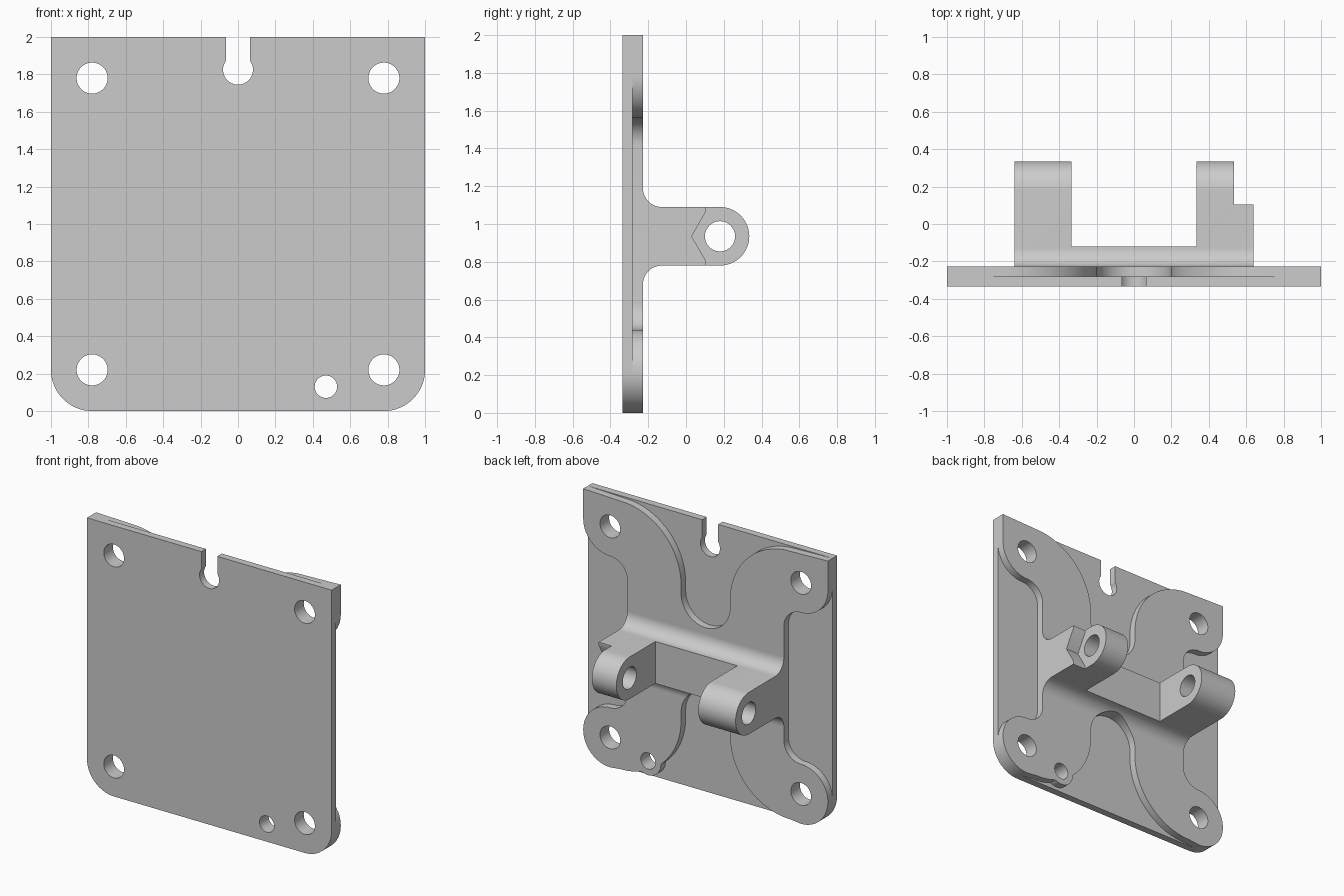
import bpy, bmesh
from math import sin, cos, radians, tau

cube = bpy.data.objects.get("Cube")
if cube:
    bpy.data.objects.remove(cube, do_unlink=True)

grey = bpy.data.materials.new("machined_grey")
grey.use_nodes = True
colour = (0.6, 0.6, 0.6, 1)
grey.diffuse_color = colour
grey.node_tree.nodes["Principled BSDF"].inputs["Base Color"].default_value = colour

FRONT, STEP, BACK = -0.335, -0.282, -0.228
HOLE, CORNER = 0.78, 0.22
PIN_Y, PIN_Z = 0.18, 0.935


def arc(cu, cv, r, start, end, steps=16):
    angles = [radians(start + (end - start) * i / steps) for i in range(steps + 1)]
    return [(cu + r * cos(a), cv + r * sin(a)) for a in angles]


def circle(cu, cv, r, steps=40):
    return [(cu + r * cos(tau * i / steps), cv + r * sin(tau * i / steps)) for i in range(steps)]


def rect(u0, u1, v0, v1):
    return [(u0, v0), (u1, v0), (u1, v1), (u0, v1)]


def prism(name, outline, axis, a, b):
    """Extrude an outline (u, z) along x or y from a to b."""
    clean = []
    for p in outline:
        if not clean or abs(p[0] - clean[-1][0]) + abs(p[1] - clean[-1][1]) > 1e-5:
            clean.append(p)
    if abs(clean[0][0] - clean[-1][0]) + abs(clean[0][1] - clean[-1][1]) < 1e-5:
        clean.pop()
    place = (lambda u, v, t: (t, u, v)) if axis == "x" else (lambda u, v, t: (u, t, v))
    bm = bmesh.new()
    face = bm.faces.new([bm.verts.new(place(u, v, a)) for u, v in clean])
    out = bmesh.ops.extrude_face_region(bm, geom=[face])
    shift = [q - p for p, q in zip(place(0, 0, a), place(0, 0, b))]
    verts = [g for g in out["geom"] if isinstance(g, bmesh.types.BMVert)]
    bmesh.ops.translate(bm, verts=verts, vec=shift)
    bmesh.ops.recalc_face_normals(bm, faces=bm.faces)
    mesh = bpy.data.meshes.new(name)
    bm.to_mesh(mesh)
    bm.free()
    mesh.materials.append(grey)
    obj = bpy.data.objects.new(name, mesh)
    bpy.context.scene.collection.objects.link(obj)
    return obj


def combine(obj, tool, operation="DIFFERENCE"):
    """Apply a boolean and discard the tool object."""
    tool.hide_render = True
    mod = obj.modifiers.new("boolean", "BOOLEAN")
    mod.operation, mod.solver, mod.object = operation, "EXACT", tool
    bpy.context.view_layer.update()
    result = obj.evaluated_get(bpy.context.evaluated_depsgraph_get())
    mesh = bpy.data.meshes.new_from_object(result)
    obj.modifiers.clear()
    obj.data = mesh
    bpy.data.objects.remove(tool, do_unlink=True)


def finish(obj):
    obj.data.shade_smooth()
    obj.data.set_sharp_from_angle(angle=radians(30))


def drill_plate(obj):
    for x in (-HOLE, HOLE):
        for z in (CORNER, 2 - CORNER):
            combine(obj, prism("drill", circle(x, z, 0.083), "y", -0.5, 0))
    combine(obj, prism("drill", circle(0.47, 0.13, 0.06), "y", -0.5, 0))


# Base plate with rounded lower corners and keyhole slot
outline = [(-1, 2)] + arc(-HOLE, CORNER, CORNER, 180, 270) + arc(HOLE, CORNER, CORNER, 270, 360) + [(1, 2)]
plate = prism("base_plate", outline, "y", FRONT, STEP)
combine(plate, prism("slot", rect(-0.065, 0.065, 1.83, 2.2), "y", -0.5, 0))
combine(plate, prism("slot_end", circle(0, 1.825, 0.08), "y", -0.5, 0))
drill_plate(plate)


# Raised web with four lobes, described by one quarter and mirrored
def quarter(rounded):
    corner = arc(HOLE, 2 - CORNER, CORNER, 90, 0) if rounded else [(1, 2)]
    return (arc(0, 1.44, 0.2, -90, 0) + arc(0.69, 1.5, 0.49, 180, 90, 28) + corner
            + arc(HOLE, 2 - CORNER, CORNER, 0, -90) + arc(HOLE, 1.42, 0.14, 90, 180))


upper = quarter(False)
lower = [(x, 2 - z) for x, z in reversed(quarter(True))]
right_half = upper + lower
left_half = [(-x, z) for x, z in reversed(right_half)]
web = prism("raised_web", right_half + left_half, "y", STEP, BACK)
combine(web, prism("small_boss", circle(0.47, 0.13, 0.105), "y", STEP, BACK), "UNION")
drill_plate(web)

# Hinge bracket: filleted bar with two rounded lugs
profile = (arc(BACK + 0.1, 0.68, 0.1, 180, 90) + arc(PIN_Y, PIN_Z, 0.155, -90, 90, 32)
           + arc(BACK + 0.1, 1.19, 0.1, 270, 180))
bracket = prism("hinge_bracket", profile, "x", -0.64, 0.64)
combine(bracket, prism("gap", rect(-0.12, 0.6, 0.5, 1.4), "x", -0.335, 0.335))
combine(bracket, prism("pin_hole", circle(PIN_Y, PIN_Z, 0.08), "x", -1, 1))
combine(bracket, prism("web_relief", circle(0, 0.56, 0.2, 64), "y", -0.5, 0))

# Hexagonal nut seat on the outer end of one lug
nut_y, nut_h = PIN_Y - 0.075, 0.13
seat = [(nut_y, 0.6), (nut_y, PIN_Z - nut_h), (PIN_Y - 0.15, PIN_Z),
        (nut_y, PIN_Z + nut_h), (nut_y, 1.3), (0.6, 1.3), (0.6, 0.6)]
combine(bracket, prism("nut_seat", seat, "x", 0.535, 0.9))

for part in (plate, web, bracket):
    finish(part)
